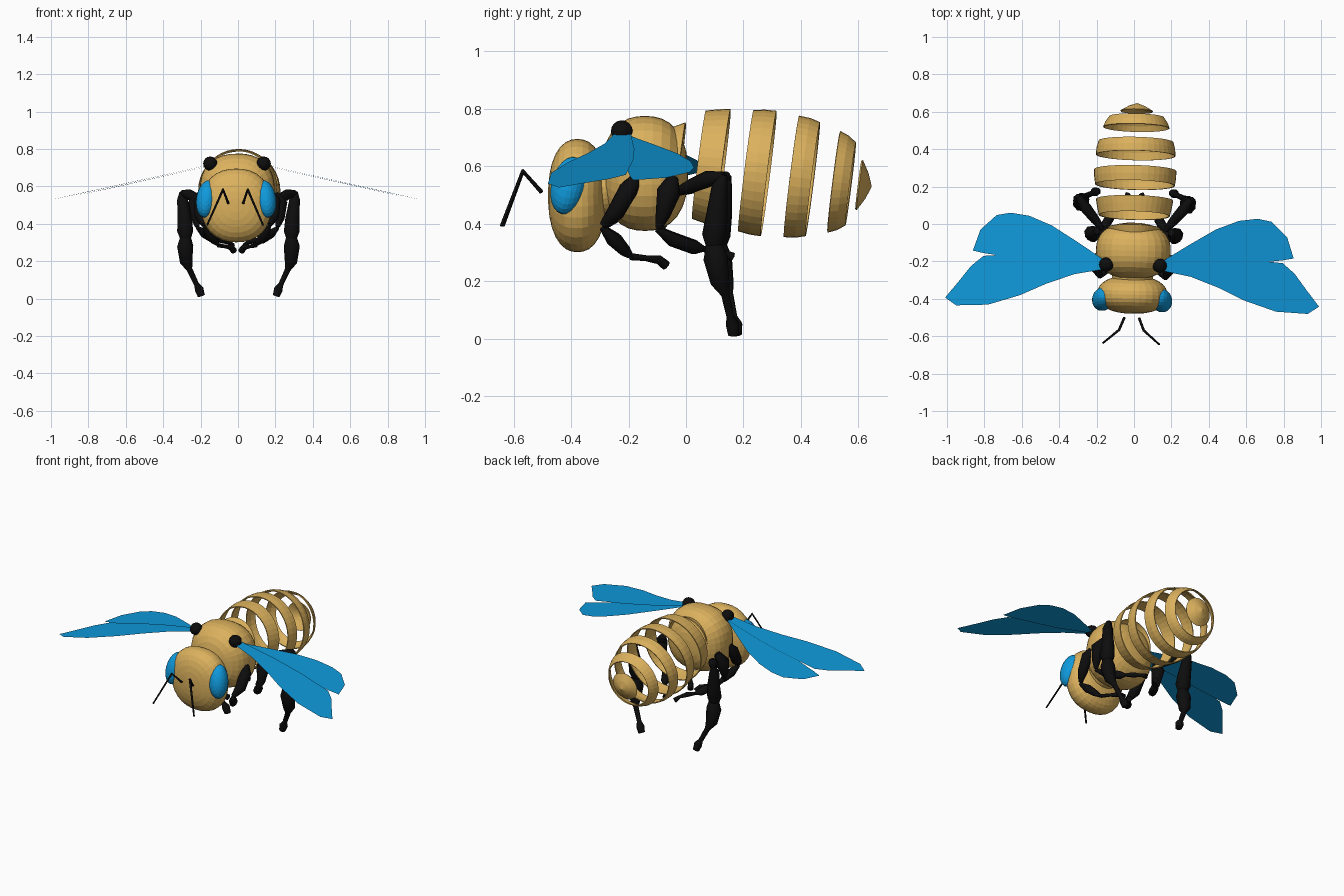
import bpy, bmesh, math
from mathutils import Matrix, Vector

cube = bpy.data.objects.get("Cube")
if cube:
    bpy.data.objects.remove(cube, do_unlink=True)

YAW = math.radians(-1.4)      # the whole insect is turned slightly
TILT = math.radians(7.2)      # downward slope of the abdomen


def material(name, rgb):
    m = bpy.data.materials.new(name)
    m.use_nodes = True
    m.diffuse_color = (*rgb, 1)
    bsdf = m.node_tree.nodes["Principled BSDF"]
    bsdf.inputs["Base Color"].default_value = (*rgb, 1)
    bsdf.inputs["Roughness"].default_value = 0.8
    return m


AMBER = material("amber", (0.71, 0.44, 0.11))
BLUE = material("blue", (0.005, 0.32, 0.71))
BLACK = material("black", (0.004, 0.004, 0.004))


def add(name, mesh, mat, mirror=False):
    mesh.materials.clear()
    mesh.materials.append(mat)
    ob = bpy.data.objects.new(name, mesh)
    bpy.context.collection.objects.link(ob)
    ob.rotation_euler.z = YAW
    if mirror:
        ob.modifiers.new("Mirror", 'MIRROR').use_mirror_merge = False
    return ob


def from_bmesh(name, bm, mat, mirror=False):
    mesh = bpy.data.meshes.new(name)
    bm.to_mesh(mesh)
    bm.free()
    return add(name, mesh, mat, mirror)


def blob(name, centre, radii, mat, power=2.0, turn=(0, 0), mirror=False, segs=32):
    """Rounded body with its poles along y; a higher power makes it boxier."""
    bm = bmesh.new()
    bmesh.ops.create_uvsphere(bm, u_segments=segs, v_segments=segs // 2, radius=1,
                              matrix=Matrix.Rotation(math.pi / 2, 4, 'X'))
    for v in bm.verts:
        v.co /= sum(abs(c) ** power for c in v.co) ** (1 / power)
    shape = (Matrix.Translation(centre) @ Matrix.Rotation(turn[0], 4, 'X')
             @ Matrix.Rotation(turn[1], 4, 'Y') @ Matrix.Diagonal((*radii, 1)))
    bm.transform(shape)
    return from_bmesh(name, bm, mat, mirror)


def limb(name, points):
    """Tube through (x, y, z, radius) points, mirrored to the other side."""
    curve = bpy.data.curves.new(name, 'CURVE')
    curve.dimensions = '3D'
    curve.bevel_depth = 1
    curve.bevel_resolution = 2
    curve.use_fill_caps = True
    spline = curve.splines.new('POLY')
    spline.points.add(len(points) - 1)
    for p, (x, y, z, r) in zip(spline.points, points):
        p.co = (x, y, z, 1)
        p.radius = r
    tmp = bpy.data.objects.new(name + "_path", curve)
    bpy.context.collection.objects.link(tmp)
    graph = bpy.context.evaluated_depsgraph_get()
    mesh = bpy.data.meshes.new_from_object(tmp.evaluated_get(graph))
    bpy.data.objects.remove(tmp, do_unlink=True)
    return add(name, mesh, BLACK, True)


def band(name, profile, segs=40):
    """Open shell turned around the sloping abdomen axis; profile is (along, radius)."""
    axis = Vector((0, math.cos(TILT), -math.sin(TILT)))
    up = Vector((0, math.sin(TILT), math.cos(TILT)))
    bm = bmesh.new()
    rings = []
    for t, r in profile:
        mid = Vector((0, 0, 0.611)) + axis * t
        angles = [2 * math.pi * i / segs for i in range(segs)]
        rings.append([bm.verts.new(mid + r * (up * math.cos(a) + Vector((math.sin(a), 0, 0))))
                      for a in angles])
    for a, b in zip(rings, rings[1:]):
        for i in range(segs):
            j = (i + 1) % segs
            bm.faces.new((a[i], a[j], b[j], b[i]))
    bmesh.ops.remove_doubles(bm, verts=bm.verts, dist=1e-5)
    bmesh.ops.recalc_face_normals(bm, faces=bm.faces)
    ob = from_bmesh(name, bm, AMBER)
    solid = ob.modifiers.new("Shell", 'SOLIDIFY')
    solid.thickness = 0.006


def wing(name, outline, drop):
    """Flat sheet that slopes down toward its tip."""
    bm = bmesh.new()
    bm.faces.new([bm.verts.new((x, y, 0.748 - 0.222 * x - drop)) for x, y in outline])
    bmesh.ops.triangulate(bm, faces=bm.faces)
    return from_bmesh(name, bm, BLUE, True)


# Head, eyes, neck and thorax
blob("head", (0, -0.378, 0.498), (0.188, 0.102, 0.197), AMBER, 2.3)
blob("eyes", (0.157, -0.405, 0.533), (0.056, 0.06, 0.103), BLUE, 2.0, (-0.25, -0.15), True, 24)
blob("neck", (0, -0.28, 0.53), (0.11, 0.08, 0.11), AMBER)
blob("thorax", (0, -0.143, 0.575), (0.2, 0.15, 0.2), AMBER, 2.4)

# Abdomen made of separate bands and a pointed tip
BANDS = [
    [(-0.10, 0.09), (-0.06, 0.12), (-0.02, 0.14)],
    [(0.045, 0.19), (0.09, 0.20), (0.13, 0.207)],
    [(0.21, 0.213), (0.25, 0.219), (0.29, 0.22)],
    [(0.37, 0.213), (0.41, 0.21), (0.445, 0.20)],
    [(0.52, 0.178), (0.55, 0.166), (0.578, 0.146)],
    [(0.61, 0.088), (0.635, 0.045), (0.652, 0)],
]
for n, profile in enumerate(BANDS, 1):
    band("abdomen_tip" if n == len(BANDS) else f"abdomen_band_{n}", profile)

# Wings and their joints
wing("fore_wings", [(0.13, -0.19), (0.15, -0.245), (0.31, -0.275), (0.46, -0.33), (0.6, -0.395),
                    (0.77, -0.45), (0.94, -0.458), (1.0, -0.418), (0.93, -0.33),
                    (0.865, -0.245), (0.8, -0.19), (0.68, -0.18), (0.58, -0.17), (0.4, -0.17)], 0)
wing("hind_wings", [(0.13, -0.22), (0.18, -0.18), (0.305, -0.1), (0.44, -0.018), (0.56, 0.03),
                    (0.66, 0.044), (0.735, 0.03), (0.82, -0.05), (0.858, -0.163),
                    (0.8, -0.175), (0.68, -0.19), (0.4, -0.22)], 0.006)
blob("wing_joints", (0.143, -0.22, 0.722), (0.038, 0.038, 0.038), BLACK, mirror=True, segs=16)

# Antennae
limb("antennae", [(0.04, -0.503, 0.51, 0.007), (0.066, -0.568, 0.583, 0.007),
                  (0.15, -0.64, 0.392, 0.005)])

# Hind legs
limb("hind_femurs", [(0.17, -0.03, 0.51, 0.015), (0.21, 0.02, 0.53, 0.025),
                     (0.26, 0.08, 0.555, 0.03), (0.3, 0.14, 0.565, 0.016)])
limb("hind_shins", [(0.305, 0.14, 0.57, 0.012), (0.3, 0.125, 0.53, 0.03), (0.288, 0.115, 0.43, 0.04),
                    (0.285, 0.105, 0.36, 0.045), (0.283, 0.105, 0.32, 0.03)])
limb("hind_feet", [(0.283, 0.105, 0.33, 0.03), (0.285, 0.11, 0.28, 0.046), (0.28, 0.125, 0.2, 0.036),
                   (0.262, 0.143, 0.155, 0.016), (0.225, 0.16, 0.075, 0.014),
                   (0.212, 0.167, 0.05, 0.025), (0.2, 0.17, 0.014, 0.02)])

# Middle legs
limb("middle_femurs", [(0.2, -0.04, 0.56, 0.02), (0.225, -0.055, 0.51, 0.042),
                       (0.225, -0.075, 0.43, 0.026), (0.215, -0.09, 0.385, 0.012)])
limb("middle_shins", [(0.215, -0.095, 0.38, 0.01), (0.175, -0.045, 0.345, 0.025),
                      (0.13, 0.03, 0.318, 0.025), (0.11, 0.06, 0.312, 0.01)])
limb("middle_feet", [(0.11, 0.06, 0.312, 0.01), (0.08, 0.09, 0.31, 0.016),
                     (0.05, 0.13, 0.3, 0.01), (0.035, 0.16, 0.285, 0.016)])

# Front legs
limb("front_femurs", [(0.18, -0.17, 0.56, 0.02), (0.2, -0.195, 0.52, 0.034),
                      (0.195, -0.24, 0.44, 0.032), (0.175, -0.285, 0.395, 0.014)])
limb("front_shins", [(0.175, -0.288, 0.385, 0.01), (0.15, -0.25, 0.345, 0.026),
                     (0.12, -0.215, 0.308, 0.02), (0.1, -0.195, 0.288, 0.01)])
limb("front_feet", [(0.1, -0.19, 0.285, 0.012), (0.07, -0.14, 0.28, 0.01),
                    (0.035, -0.095, 0.275, 0.016), (0.02, -0.07, 0.255, 0.018)])
